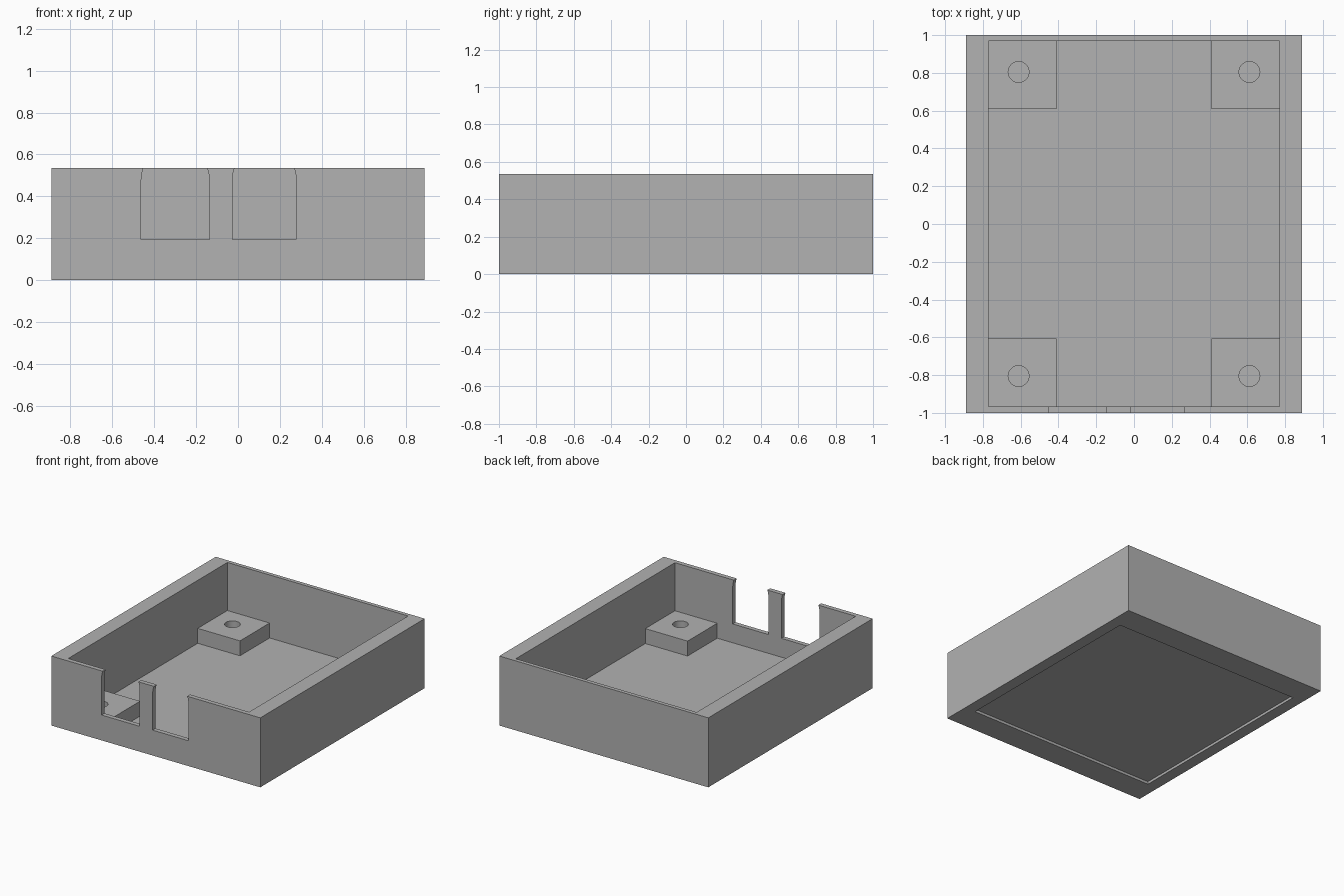
import bpy
import bmesh
from math import sin, cos, radians

if "Cube" in bpy.data.objects:
    bpy.data.objects.remove(bpy.data.objects["Cube"], do_unlink=True)

HALF_X, HALF_Y, HEIGHT = 0.89, 1.0, 0.535
IN_X, IN_FRONT, IN_BACK = 0.77, -0.965, 0.97
FLOOR, PAD_TOP, PAD_SIZE = 0.05, 0.165, 0.36

grey = bpy.data.materials.new("plain grey")
grey.use_nodes = True
colour = (0.445, 0.445, 0.445, 1.0)
grey.diffuse_color = colour
grey.node_tree.nodes["Principled BSDF"].inputs["Base Color"].default_value = colour


def finish(name, bm):
    bmesh.ops.recalc_face_normals(bm, faces=bm.faces)
    mesh = bpy.data.meshes.new(name)
    bm.to_mesh(mesh)
    bm.free()
    mesh.materials.append(grey)
    obj = bpy.data.objects.new(name, mesh)
    bpy.context.collection.objects.link(obj)
    return obj


def box(name, low, high):
    bm = bmesh.new()
    bmesh.ops.create_cube(bm, size=1)
    for v in bm.verts:
        v.co = [(a + b) / 2 + c * (b - a) for a, b, c in zip(low, high, v.co)]
    return finish(name, bm)


def prism(name, points, direction):
    """Extrude a closed outline along a direction."""
    bm = bmesh.new()
    face = bm.faces.new([bm.verts.new(p) for p in points])
    grown = bmesh.ops.extrude_face_region(bm, geom=[face], use_keep_orig=True)
    moved = [g for g in grown["geom"] if isinstance(g, bmesh.types.BMVert)]
    bmesh.ops.translate(bm, verts=moved, vec=direction)
    return finish(name, bm)


def cut(target, cutter):
    cutter.hide_render = True
    mod = target.modifiers.new("cut", 'BOOLEAN')
    mod.operation = 'DIFFERENCE'
    mod.solver = 'EXACT'
    mod.object = cutter
    bpy.ops.object.select_all(action='DESELECT')
    bpy.context.view_layer.objects.active = target
    target.select_set(True)
    bpy.ops.object.modifier_apply(modifier=mod.name)
    bpy.data.objects.remove(cutter, do_unlink=True)


# Open tray: outer block, hollowed out, with a shallow square recess underneath
tray = box("tray", (-HALF_X, -HALF_Y, 0), (HALF_X, HALF_Y, HEIGHT))
cut(tray, box("cavity_cutter", (-IN_X, IN_FRONT, FLOOR), (IN_X, IN_BACK, 1)))
cut(tray, box("recess_cutter", (-0.8, -0.8, -0.1), (0.8, 0.8, 0.02)))

# Two connector notches in the front wall, curving inwards at the rim
for left, right in ((-0.462, -0.137), (-0.027, 0.278)):
    radius, spring, bottom = 0.15, 0.48, 0.195
    arc = [(radius * (1 - cos(radians(a))), spring + radius * sin(radians(a)))
           for a in range(0, 73, 8)]
    outline = [(left, bottom), (right, bottom)]
    outline += [(right - dx, z) for dx, z in arc]
    outline += [(left + dx, z) for dx, z in reversed(arc)]
    cut(tray, prism("notch_cutter", [(x, -1.1, z) for x, z in outline], (0, 0.2, 0)))

# Four square corner pads with round screw holes
for side, sx in (("right", -1), ("left", 1)):
    for end, wall, sy in (("front", IN_FRONT, -1), ("back", IN_BACK, 1)):
        xs = sorted((sx * IN_X, sx * (IN_X - PAD_SIZE)))
        ys = sorted((wall, wall - sy * PAD_SIZE))
        pad = box(f"{end}_{side}_pad", (xs[0], ys[0], FLOOR), (xs[1], ys[1], PAD_TOP))
        hole = [(sx * 0.611 + 0.055 * cos(radians(a)),
                 sy * 0.805 + 0.055 * sin(radians(a)), 0) for a in range(0, 360, 10)]
        cut(pad, prism("hole_cutter", hole, (0, 0, 0.4)))
        bpy.ops.object.shade_smooth_by_angle(angle=radians(30))
